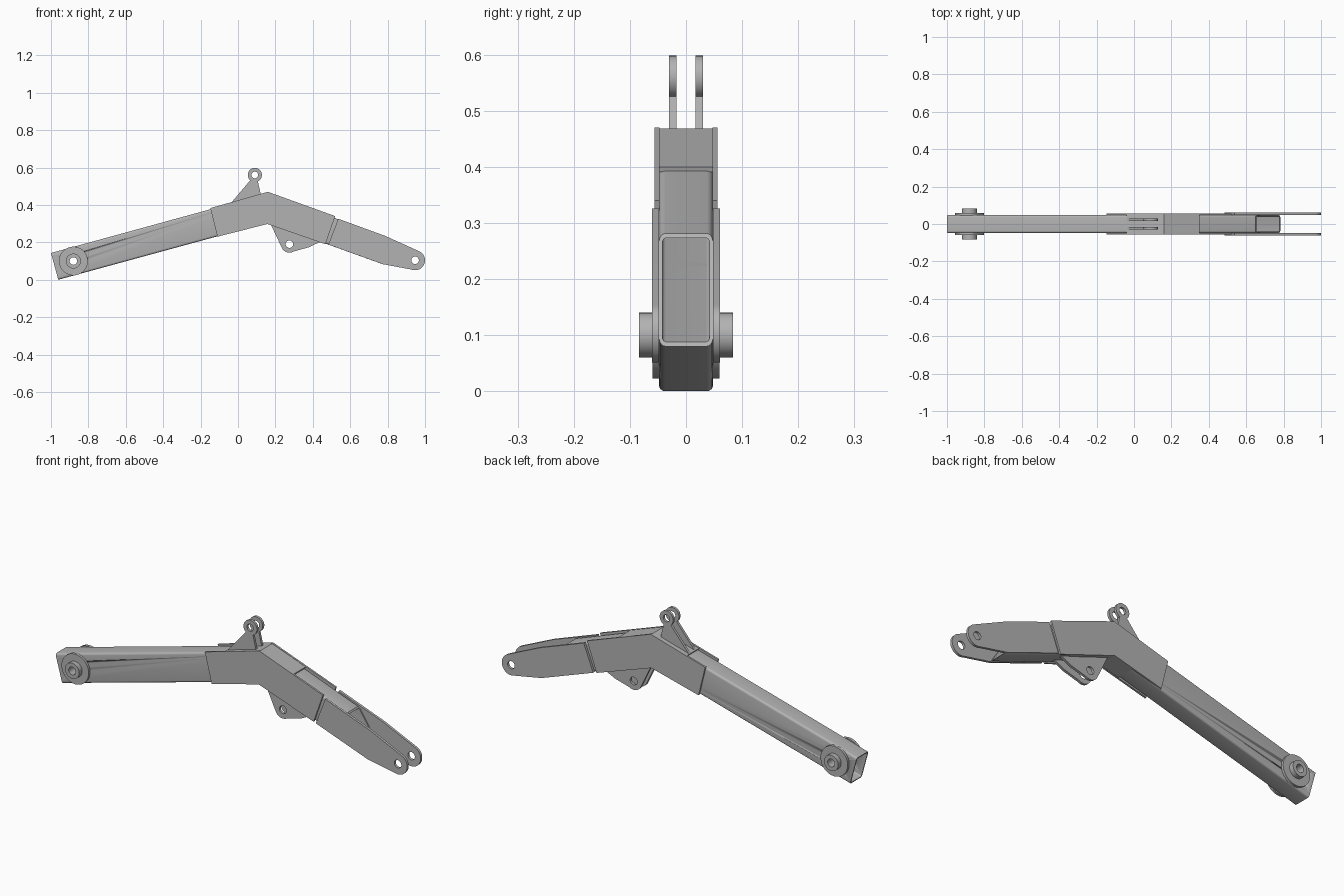
import bpy, bmesh
from math import cos, sin, radians, pi
from mathutils import Matrix

cube = bpy.data.objects.get("Cube")
if cube:
    bpy.data.objects.remove(cube, do_unlink=True)

# Single painted steel colour
steel = bpy.data.materials.new("steel_grey")
steel.use_nodes = True
steel.diffuse_color = (0.45, 0.45, 0.45, 1)
steel.node_tree.nodes["Principled BSDF"].inputs["Base Color"].default_value = (0.45, 0.45, 0.45, 1)


def arc(c, r, a0, a1, n=24):
    """Points in the side plane along an arc, angles in degrees."""
    return [(c[0] + r * cos(radians(a0 + (a1 - a0) * i / n)),
             c[1] + r * sin(radians(a0 + (a1 - a0) * i / n))) for i in range(n + 1)]


def circle(c, r, n=36):
    return arc(c, r, 0, 360, n)[:-1]


def finish(name, mesh):
    bm = bmesh.new()
    bm.from_mesh(mesh)
    bmesh.ops.remove_doubles(bm, verts=bm.verts, dist=1e-5)
    bmesh.ops.recalc_face_normals(bm, faces=bm.faces)
    bm.to_mesh(mesh)
    bm.free()
    mesh.materials.clear()
    mesh.materials.append(steel)
    ob = bpy.data.objects.new(name, mesh)
    bpy.context.collection.objects.link(ob)
    bpy.ops.object.select_all(action='DESELECT')
    ob.select_set(True)
    bpy.context.view_layer.objects.active = ob
    bpy.ops.object.shade_smooth_by_angle(angle=radians(30))
    return ob


def plate(name, loops, y0, y1):
    """Flat plate from side-plane loops (outline, then holes) between y0 and y1."""
    cu = bpy.data.curves.new(name, 'CURVE')
    cu.dimensions = '2D'
    cu.fill_mode = 'BOTH'
    cu.extrude = abs(y1 - y0) / 2
    for loop in loops:
        sp = cu.splines.new('POLY')
        sp.points.add(len(loop) - 1)
        for p, (x, z) in zip(sp.points, loop):
            p.co = (x, z, 0, 1)
        sp.use_cyclic_u = True
    tmp = bpy.data.objects.new(name + "_outline", cu)
    bpy.context.collection.objects.link(tmp)
    dg = bpy.context.evaluated_depsgraph_get()
    mesh = bpy.data.meshes.new_from_object(tmp.evaluated_get(dg))
    bpy.data.objects.remove(tmp, do_unlink=True)
    bpy.data.curves.remove(cu)
    mesh.transform(Matrix.Translation((0, (y0 + y1) / 2, 0)) @ Matrix.Rotation(pi / 2, 4, 'X'))
    return finish(name, mesh)


def section(inset, half_w=0.048, height=0.15, r=0.011):
    """Rounded rectangle as (y, fraction of height from the bottom)."""
    w, h, r = half_w - inset, height / 2 - inset, r - inset * 0.8
    pts = []
    for sy, sz, a in ((1, 1, 0), (-1, 1, 90), (-1, -1, 180), (1, -1, 270)):
        pts += arc((sy * (w - r), sz * (h - r)), r, a, a + 90, 5)
    return [(y, z / height + 0.5) for y, z in pts]


def tube(name, end_a, end_b):
    """Hollow box section; each end is a (top, bottom) cut line in the side plane."""
    bm = bmesh.new()
    rings = []
    for inset in (0, 0.006):
        for top, bot in (end_a, end_b):
            rings.append([bm.verts.new((bot[0] + (top[0] - bot[0]) * v, y,
                                        bot[1] + (top[1] - bot[1]) * v))
                          for y, v in section(inset)])
    n = len(rings[0])
    for a, b in ((0, 1), (1, 3), (3, 2), (2, 0)):
        for i in range(n):
            j = (i + 1) % n
            bm.faces.new((rings[a][i], rings[a][j], rings[b][j], rings[b][i]))
    mesh = bpy.data.meshes.new(name)
    bm.to_mesh(mesh)
    bm.free()
    return finish(name, mesh)


# Box tubes meeting at the bend
bend = ((0.16, 0.461), (0.157, 0.305))
long_tube = tube("long_tube", ((-1.0, 0.143), (-0.961, 0.0)), bend)
tube("short_tube", bend, ((0.65, 0.281), (0.782, 0.08)))

# Bore through the long tube for the pivot sleeve
pivot = (-0.88, 0.1)
cutter = plate("bore_cutter", [circle(pivot, 0.035)], -0.1, 0.1)
cutter.hide_render = True
mod = long_tube.modifiers.new("bore", 'BOOLEAN')
mod.operation = 'DIFFERENCE'
mod.solver = 'EXACT'
mod.object = cutter
bpy.context.view_layer.objects.active = long_tube
bpy.ops.object.modifier_apply(modifier=mod.name)
bpy.data.objects.remove(cutter, do_unlink=True)
plate("pivot_sleeve", [circle(pivot, 0.04), circle(pivot, 0.02)], -0.084, 0.084)

# Elbow cover strips above and below the bend
plate("elbow_top_cover", [[(-0.04, 0.412), (0.16, 0.468), (0.35, 0.4),
                           (0.347, 0.391), (0.16, 0.459), (-0.038, 0.403)]], -0.05, 0.05)
plate("elbow_bottom_cover", [[(0.05, 0.272), (0.157, 0.299), (0.4, 0.215),
                              (0.403, 0.223), (0.157, 0.307), (0.048, 0.28)]], -0.05, 0.05)

# Outlines of the paired plates
elbow = [(-0.148, 0.383), (0.16, 0.47), (0.52, 0.34),
         (0.467, 0.19), (0.157, 0.298), (-0.11, 0.23)]
tip = (0.947, 0.104)
fork = [(0.483, 0.188), (0.536, 0.326), (0.788, 0.234)] + arc(tip, 0.053, 70, -110) + [(0.775, 0.083)]
top_eye = (0.09, 0.56)
top_lug = [(-0.037, 0.411)] + arc(top_eye, 0.038, 229, -65) + [(0.122, 0.457)]
low_eye = (0.275, 0.19)
low_lug = [(0.175, 0.296)] + arc(low_eye, 0.045, 205, 300) + [(0.38, 0.174), (0.445, 0.205)]

pairs = (
    ("elbow_side", [elbow], 0.047, 0.0565),
    ("fork_plate", [fork, circle(tip, 0.02)], 0.048, 0.061),
    ("top_lug", [top_lug, circle(top_eye, 0.018)], 0.017, 0.03),
    ("lower_lug", [low_lug, circle(low_eye, 0.02)], 0.017, 0.03),
    ("pivot_disc", [circle(pivot, 0.077), circle(pivot, 0.038)], 0.046, 0.06),
)
for side, s in (("front", -1), ("back", 1)):
    for name, loops, y0, y1 in pairs:
        plate(f"{side}_{name}", loops, s * y0, s * y1)
